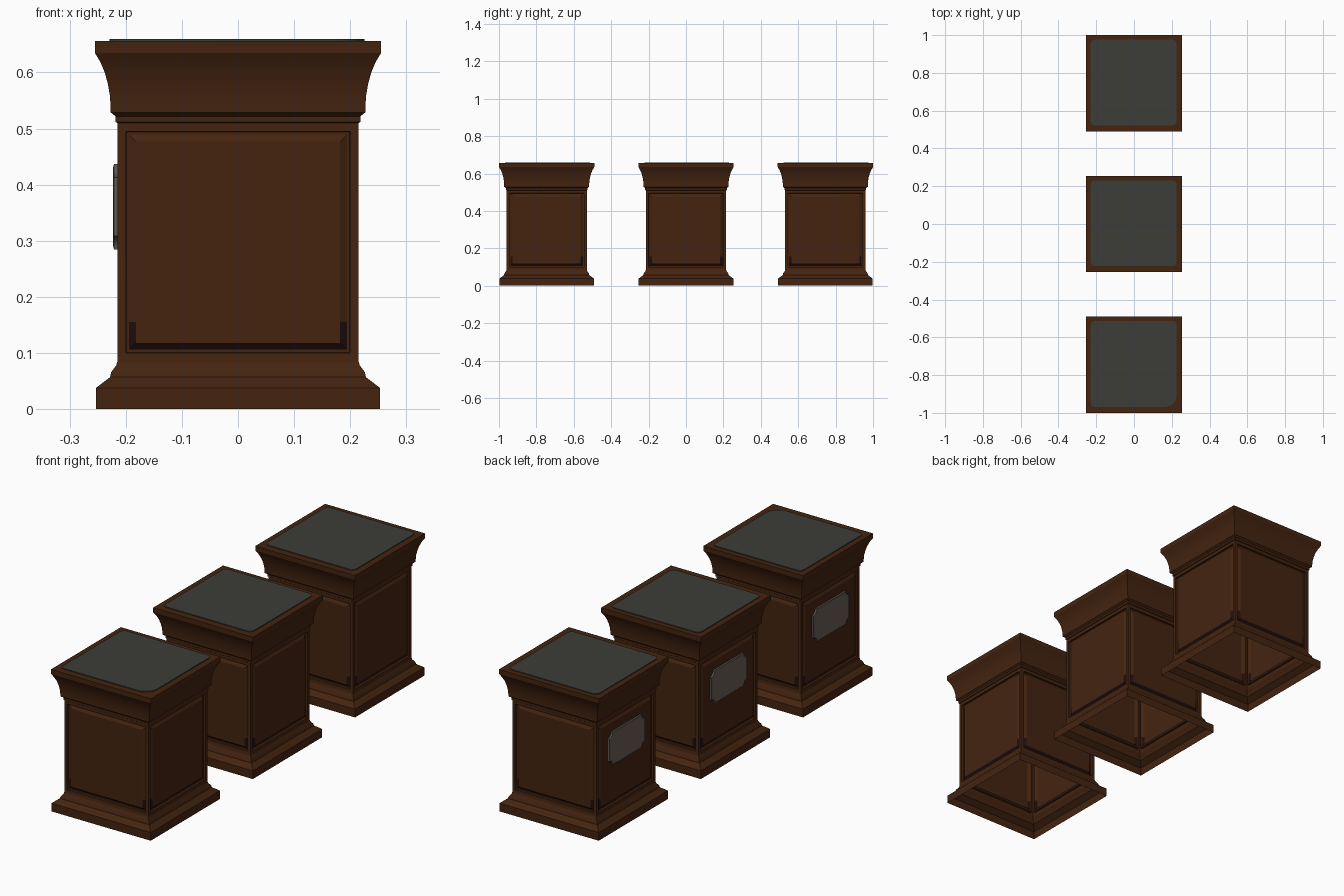
import bpy, bmesh, math
from mathutils import Matrix, Vector

if "Cube" in bpy.data.objects:
    bpy.data.objects.remove(bpy.data.objects["Cube"])


def material(name, rgb):
    m = bpy.data.materials.new(name)
    m.diffuse_color = (*rgb, 1)
    m.use_nodes = True
    m.node_tree.nodes["Principled BSDF"].inputs["Base Color"].default_value = m.diffuse_color
    return m


WOOD = material("brown wood", (0.058, 0.0175, 0.005))
GRIME = material("dark grime", (0.013, 0.004, 0.004))
SLATE = material("grey slate", (0.046, 0.048, 0.039))
PLATE = material("plaque metal", (0.15, 0.115, 0.095))
RIM = material("plaque rim", (0.115, 0.095, 0.08))


def finish(bm, name, mats, matrix):
    mesh = bpy.data.meshes.new(name)
    bm.to_mesh(mesh)
    bm.free()
    for m in mats:
        mesh.materials.append(m)
    ob = bpy.data.objects.new(name, mesh)
    ob.matrix_world = matrix
    bpy.context.collection.objects.link(ob)
    bpy.ops.object.select_all(action='DESELECT')
    ob.select_set(True)
    bpy.context.view_layer.objects.active = ob
    bpy.ops.object.shade_smooth_by_angle(angle=math.radians(28))
    return ob


def outline(w, h, radii, concave=False, steps=6):
    """Rectangle outline with rounded or scooped corners, counter-clockwise."""
    pts = []
    for k, (sx, sy) in enumerate([(1, 1), (-1, 1), (-1, -1), (1, -1)]):
        r = radii[k]
        cx, cy = (sx * w, sy * h) if concave else (sx * (w - r), sy * (h - r))
        for i in range(steps + 1):
            t = i / steps * 90
            a = math.radians(k * 90 + (270 - t if concave else t))
            pts.append((cx + r * math.cos(a), cy + r * math.sin(a)))
    return pts


def prism(pts, z0, z1):
    """Upright prism; returns the bmesh and its top face."""
    bm = bmesh.new()
    lo = [bm.verts.new((x, y, z0)) for x, y in pts]
    hi = [bm.verts.new((x, y, z1)) for x, y in pts]
    n = len(pts)
    for i in range(n):
        j = (i + 1) % n
        bm.faces.new((lo[i], lo[j], hi[j], hi[i]))
    bm.faces.new(lo[::-1])
    return bm, bm.faces.new(hi)


# Moulding profile: half width, height
PROFILE = [(0.253, 0), (0.253, 0.038), (0.228, 0.057), (0.226, 0.066),
           (0.217, 0.078), (0.215, 0.085), (0.215, 0.51), (0.218, 0.512),
           (0.218, 0.522), (0.227, 0.529), (0.227, 0.54), (0.2285, 0.56),
           (0.232, 0.58), (0.2375, 0.60), (0.245, 0.618), (0.255, 0.635),
           (0.255, 0.656)]
BODY = 5  # index of the profile segment that carries the panels


def pedestal(name, y):
    bm = bmesh.new()
    rings = [[bm.verts.new((sx * r, sy * r, z))
              for sx, sy in ((-1, -1), (1, -1), (1, 1), (-1, 1))] for r, z in PROFILE]
    panels = []
    for k in range(len(rings) - 1):
        a, b = rings[k], rings[k + 1]
        for i in range(4):
            j = (i + 1) % 4
            f = bm.faces.new((a[i], a[j], b[j], b[i]))
            if k == BODY:
                panels.append(f)
    bm.faces.new(rings[-1])
    bm.normal_update()

    # Raised panel inside a sunk groove on every side
    def inset(thickness, depth):
        return bmesh.ops.inset_individual(bm, faces=panels, thickness=thickness,
                                          depth=depth, use_even_offset=True)["faces"]
    inset(0.015, 0)
    inset(0.001, -0.009)
    inset(0.005, 0)
    groove = inset(0.012, 0.007)
    for f in groove:
        f.material_index = 1
    # Grime only in the lower part of the groove
    geom = set(groove)
    for f in groove:
        geom.update(f.edges, f.verts)
    bmesh.ops.bisect_plane(bm, geom=list(geom), plane_co=Vector((0, 0, 0.155)),
                           plane_no=Vector((0, 0, 1)))
    for f in bm.faces:
        if f.calc_center_median().z > 0.155:
            f.material_index = 0
    finish(bm, name + "_body", [WOOD, GRIME], Matrix.Translation((0, y, 0)))


def slate_top(name, y, radii):
    bm, _ = prism(outline(0.227, 0.227, radii), 0.65, 0.66)
    finish(bm, name + "_slate_top", [SLATE], Matrix.Translation((-0.002, y + 0.004, 0)))


def plaque(name, y):
    bm, top = prism(outline(0.13, 0.076, [0.024] * 4, concave=True), 0, 0.009)
    bm.normal_update()
    for f in bm.faces:
        f.material_index = 1
    bmesh.ops.inset_individual(bm, faces=[top], thickness=0.008, depth=0.002,
                               use_even_offset=True)
    top.material_index = 0
    # Local up points to -x, local y to z
    turn = Matrix(((0, 0, -1, -0.212), (-1, 0, 0, y), (0, 1, 0, 0.361), (0, 0, 0, 1)))
    finish(bm, name + "_plaque", [PLATE, RIM], turn)


# Three pedestals in a row; the front one has one worn slate corner
for name, y, radii in (("front", -0.745, [0.02, 0.02, 0.02, 0.06]),
                       ("middle", 0, [0.022] * 4),
                       ("back", 0.745, [0.022] * 4)):
    pedestal(name, y)
    slate_top(name, y, radii)
    plaque(name, y)
